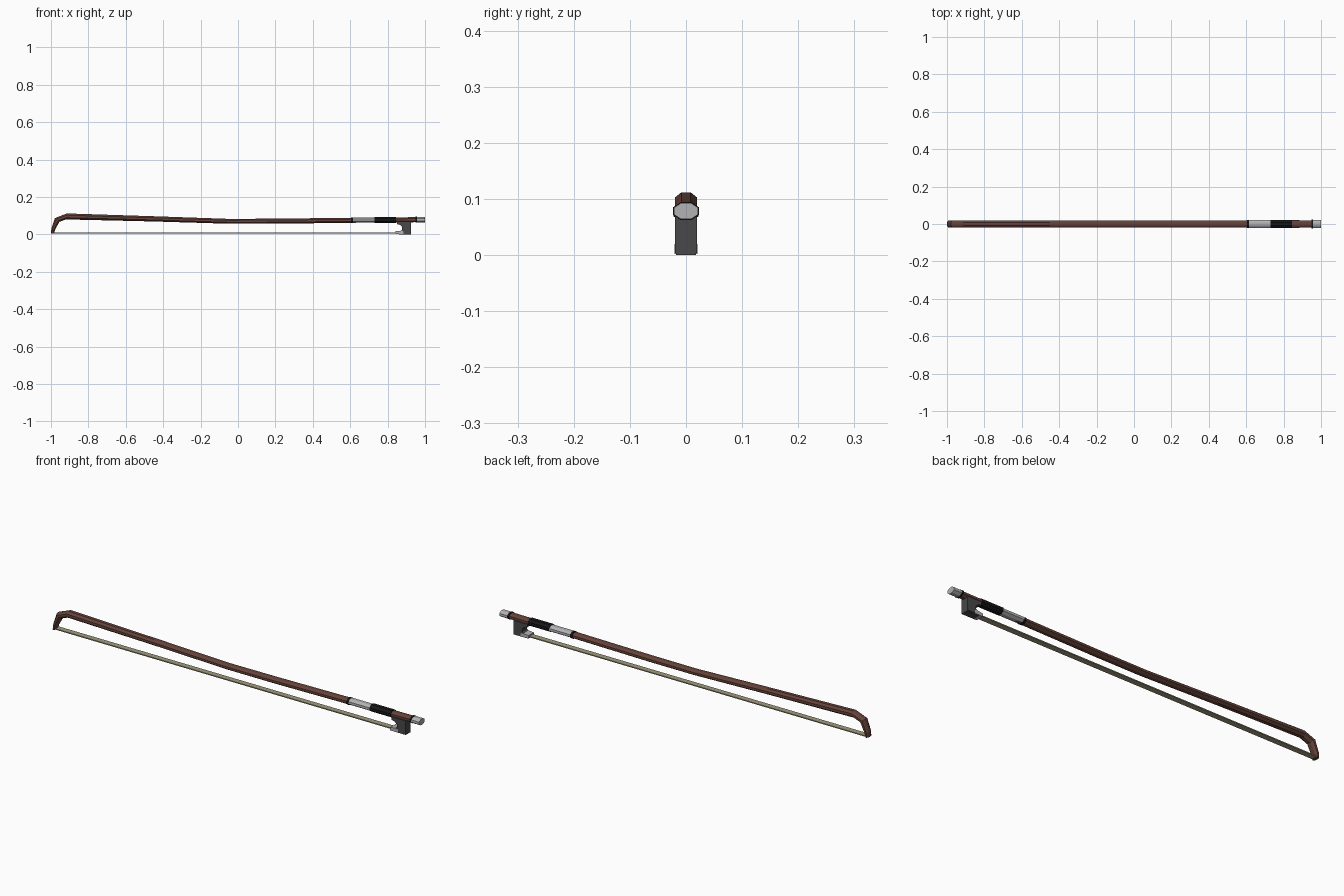
import bpy, bmesh, math
from mathutils import Vector

if "Cube" in bpy.data.objects:
    bpy.data.objects.remove(bpy.data.objects["Cube"])


def material(name, rgb):
    m = bpy.data.materials.new(name)
    m.diffuse_color = (*rgb, 1)
    m.use_nodes = True
    m.node_tree.nodes["Principled BSDF"].inputs["Base Color"].default_value = m.diffuse_color
    return m


WOOD = material("dark_wood", (0.13, 0.055, 0.042))
BLACK = material("black_leather", (0.008, 0.008, 0.008))
EBONY = material("ebony", (0.065, 0.065, 0.065))
SILVER = material("silver", (0.45, 0.45, 0.45))
HAIR = material("hair", (0.36, 0.33, 0.22))


def finish(bm, name, mat):
    bmesh.ops.recalc_face_normals(bm, faces=bm.faces)
    me = bpy.data.meshes.new(name)
    bm.to_mesh(me)
    bm.free()
    ob = bpy.data.objects.new(name, me)
    bpy.context.collection.objects.link(ob)
    me.materials.append(mat)
    return ob


def loft(name, outline, mat):
    """Octagonal sections; each station is (x_top, z_top, x_bottom, z_bottom, half_width)."""
    bm = bmesh.new()
    k = 1 / math.cos(math.pi / 8)
    rings = []
    for xt, zt, xb, zb, w in outline:
        top, bottom = Vector((xt, 0, zt)), Vector((xb, 0, zb))
        mid, up = (top + bottom) / 2, (top - bottom) / 2
        ring = []
        for i in range(8):
            a = math.pi / 8 + i * math.pi / 4
            ring.append(bm.verts.new(mid + up * k * math.sin(a) + Vector((0, w * k * math.cos(a), 0))))
        rings.append(ring)
    for r, s in zip(rings, rings[1:]):
        for i in range(8):
            j = (i + 1) % 8
            bm.faces.new((r[i], r[j], s[j], s[i]))
    bm.faces.new(rings[0])
    bm.faces.new(rings[-1])
    return finish(bm, name, mat)


def sleeve(name, x0, x1, z, h, w, mat):
    return loft(name, [(x, z + h, x, z - h, w) for x in (x0, x1)], mat)


def extrude(name, profile, w, mat):
    """XZ profile extruded to +-w in y."""
    bm = bmesh.new()
    f = bm.faces.new([bm.verts.new((x, -w, z)) for x, z in profile])
    g = bmesh.ops.extrude_face_region(bm, geom=[f])["geom"]
    bmesh.ops.translate(bm, verts=[v for v in g if isinstance(v, bmesh.types.BMVert)], vec=(0, 2 * w, 0))
    return finish(bm, name, mat)


# Stick with curved-down head
loft("stick", [
    (-1.0, 0.005, -0.984, 0.004, 0.018),
    (-0.998, 0.03, -0.978, 0.025, 0.019),
    (-0.979, 0.087, -0.955, 0.067, 0.02),
    (-0.915, 0.112, -0.92, 0.08, 0.02),
    (-0.45, 0.097, -0.45, 0.069, 0.02),
    (-0.05, 0.083, -0.05, 0.057, 0.02),
    (0.2, 0.084, 0.2, 0.057, 0.02),
    (0.61, 0.089, 0.61, 0.062, 0.02),
    (0.955, 0.092, 0.955, 0.065, 0.02)], WOOD)

# Grip: ring, silver winding, leather
sleeve("winding_ring", 0.604, 0.616, 0.0755, 0.0155, 0.022, BLACK)
sleeve("silver_winding", 0.616, 0.73, 0.0765, 0.0142, 0.021, SILVER)
sleeve("leather_grip", 0.73, 0.845, 0.0775, 0.0165, 0.0225, BLACK)

# End button and its ring
sleeve("button_ring", 0.948, 0.957, 0.0785, 0.0158, 0.0235, BLACK)
sleeve("end_button", 0.957, 1.0, 0.0785, 0.0145, 0.0215, SILVER)

# Frog with concave front
extrude("frog", [(0.925, 0.004), (0.925, 0.07), (0.848, 0.07), (0.85, 0.055), (0.868, 0.05),
                 (0.878, 0.038), (0.878, 0.026), (0.868, 0.018), (0.85, 0.015), (0.85, 0.004)],
        0.02, EBONY)

# Ferrule and hair ribbon
extrude("ferrule", [(0.842, 0.002), (0.885, 0.002), (0.885, 0.016), (0.875, 0.02), (0.842, 0.017)],
        0.0205, SILVER)
extrude("slide_plate", [(0.86, 0.0), (0.925, 0.0), (0.925, 0.004), (0.86, 0.004)], 0.018, EBONY)
extrude("hair_ribbon", [(-0.992, 0.006), (0.85, 0.006), (0.85, 0.011), (-0.992, 0.011)], 0.014, HAIR)
